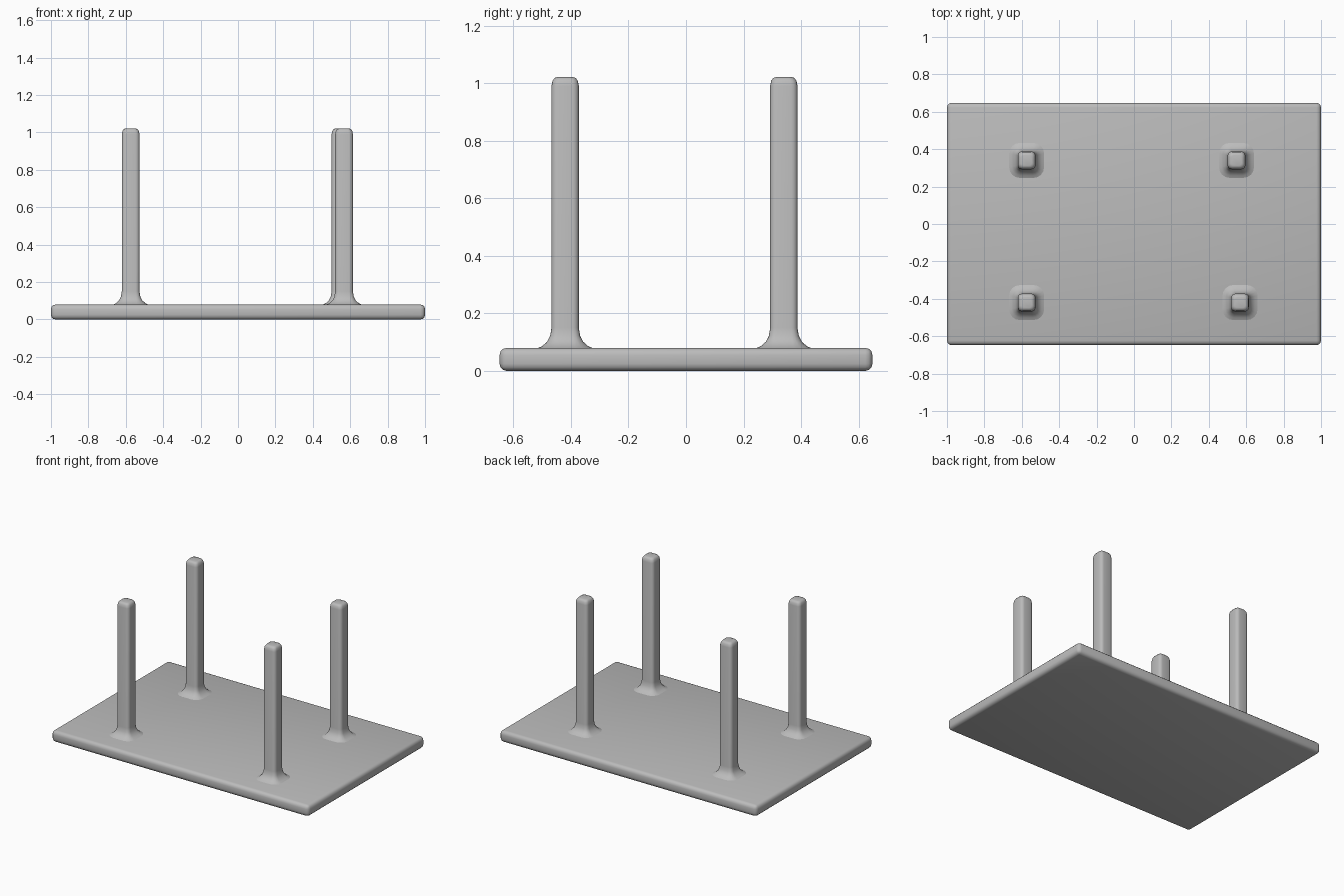
import bpy, bmesh, math

if "Cube" in bpy.data.objects:
    bpy.data.objects.remove(bpy.data.objects["Cube"])

grey = bpy.data.materials.new("plain grey")
grey.diffuse_color = (0.5, 0.5, 0.5, 1)
grey.use_nodes = True
grey.node_tree.nodes["Principled BSDF"].inputs["Base Color"].default_value = grey.diffuse_color


def finish(bm, name, location=(0, 0, 0), angle=40):
    bmesh.ops.recalc_face_normals(bm, faces=bm.faces[:])
    mesh = bpy.data.meshes.new(name)
    bm.to_mesh(mesh)
    bm.free()
    mesh.materials.append(grey)
    ob = bpy.data.objects.new(name, mesh)
    ob.location = location
    bpy.context.collection.objects.link(ob)
    bpy.ops.object.select_all(action='DESELECT')
    ob.select_set(True)
    bpy.context.view_layer.objects.active = ob
    bpy.ops.object.shade_smooth_by_angle(angle=math.radians(angle))
    return ob


def rounded_square(half, radius, z, steps=4):
    """Ring of points around a square with rounded corners."""
    pts = []
    for corner in range(4):
        mid = math.radians(45 + 90 * corner)
        cx = math.copysign(half - radius, math.cos(mid))
        cy = math.copysign(half - radius, math.sin(mid))
        for i in range(steps + 1):
            a = math.radians(90 * corner + 90 * i / steps)
            pts.append((cx + radius * math.cos(a), cy + radius * math.sin(a), z))
    return pts


# Base board with softened edges
bm = bmesh.new()
bmesh.ops.create_cube(bm, size=1)
for v in bm.verts:
    v.co.x *= 2.0
    v.co.y *= 1.296
    v.co.z = (v.co.z + 0.5) * 0.08
bmesh.ops.bevel(bm, geom=bm.edges[:], offset=0.025, segments=3,
                profile=0.5, affect='EDGES')
finish(bm, "base_board")

# Post profile: half width, corner radius, height (flared foot to rounded tip)
PROFILE = [(0.098, 0.060, 0.078), (0.080, 0.046, 0.086), (0.062, 0.032, 0.102),
           (0.052, 0.024, 0.122), (0.0475, 0.022, 0.150), (0.0475, 0.022, 0.990),
           (0.044, 0.022, 1.008), (0.037, 0.020, 1.018), (0.028, 0.016, 1.021)]


def post(name, x, y):
    bm = bmesh.new()
    rings = [[bm.verts.new(p) for p in rounded_square(*row)] for row in PROFILE]
    n = len(rings[0])
    for low, high in zip(rings, rings[1:]):
        for i in range(n):
            j = (i + 1) % n
            bm.faces.new((low[i], low[j], high[j], high[i]))
    bm.faces.new(rings[-1])
    bm.faces.new(rings[0][::-1])
    finish(bm, name, (x, y, 0))


# Four upright posts
post("front_left_post", -0.574, -0.42)
post("front_right_post", 0.567, -0.42)
post("back_left_post", -0.574, 0.34)
post("back_right_post", 0.548, 0.34)
